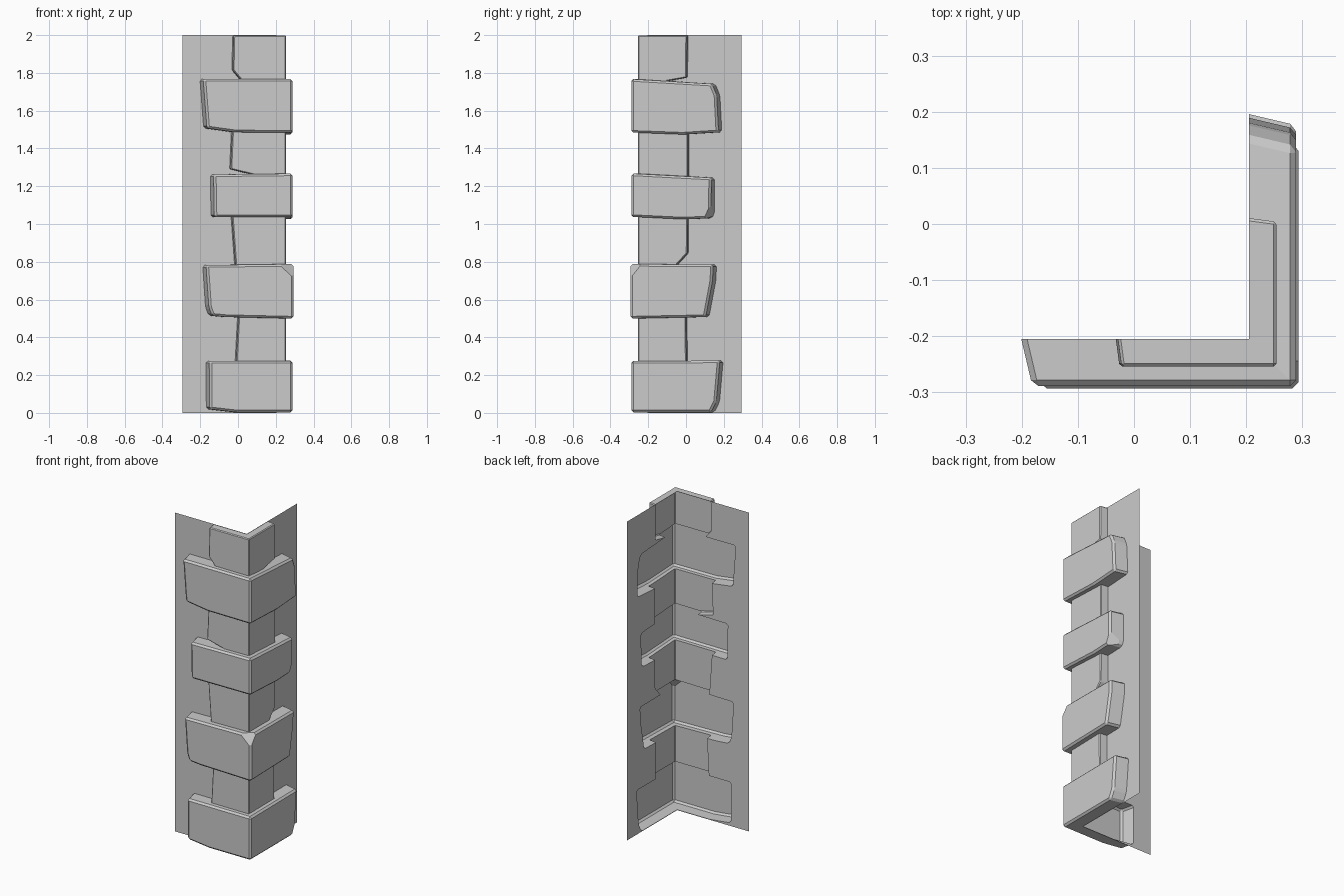
import bpy, bmesh
from mathutils import Vector

if "Cube" in bpy.data.objects:
    bpy.data.objects.remove(bpy.data.objects["Cube"])

WALL = 0.205      # distance of both wall planes from the centre
HALF = 0.294      # outer reach of the walls
V = Vector


def make_object(name, bm):
    mesh = bpy.data.meshes.new(name)
    bm.to_mesh(mesh)
    bm.free()
    ob = bpy.data.objects.new(name, mesh)
    bpy.context.collection.objects.link(ob)
    return ob


def l_solid(name, front, right, top, bottom, depth, taper=0.0, bev=0.0,
            inner=0.17, cut=None):
    """L-shaped stone; front = (x, z) and right = (y, z) end chains, top to bottom."""
    bm = bmesh.new()

    def pair(outer, inside):
        return bm.verts.new(outer), bm.verts.new(inside)
    t = pair((depth, -depth, top), (inner, -inner, top))
    b = pair((depth, -depth, bottom), (inner, -inner, bottom))
    fr = [pair((x + taper, -depth, z), (x - .4 * taper, -inner, z)) for x, z in front]
    ri = [pair((depth, y - taper, z), (inner, y + .4 * taper, z)) for y, z in right]
    for chain in (fr, ri):
        ring = [t] + chain + [b]
        bm.faces.new([p[0] for p in ring])
        bm.faces.new([p[1] for p in ring])
        for p, q in zip(ring, ring[1:]):
            bm.faces.new((p[0], q[0], q[1], p[1]))
    bmesh.ops.recalc_face_normals(bm, faces=bm.faces[:])
    if bev:
        inside = {p[1] for p in [t, b] + fr + ri}
        edges = [e for e in bm.edges if not all(v in inside for v in e.verts)
                 and e.calc_face_angle(0) > 0.25]
        bmesh.ops.bevel(bm, geom=edges, offset=bev, segments=1, affect='EDGES',
                        clamp_overlap=True)
    if cut:  # chipped corner through three points
        p, q, r = map(V, cut)
        n = (q - p).cross(r - p).normalized()
        if n.dot(p - V((depth - .05, -.1, (top + bottom) / 2))) < 0:
            n = -n
        res = bmesh.ops.bisect_plane(bm, geom=bm.verts[:] + bm.edges[:] + bm.faces[:],
                                     plane_co=p, plane_no=n, clear_outer=True)
        bmesh.ops.holes_fill(bm, edges=[e for e in bm.edges if e.is_boundary])
        bmesh.ops.recalc_face_normals(bm, faces=bm.faces[:])
    return make_object(name, bm)


# Wall corner, given temporary thickness so the stones can be merged into it
wall = l_solid("wall_slab", [(-HALF, 2), (-HALF, 0)], [(HALF, 2), (HALF, 0)],
               2, 0, WALL, inner=0.15)

# Large projecting stones: front end, right end, corner top, corner bottom, depth, chip
big = [
    ([(-.17, .275), (-.168, .02), (-.02, .003)],
     [(.197, .277), (.178, .06), (.15, .003)], .274, .003, .289, None),
    ([(-.187, .782), (-.172, .56), (-.155, .515), (-.08, .508)],
     [(.162, .785), (.158, .70), (.122, .508)], .788, .5, .293,
     [(.293, -.293, .715), (.215, -.293, .788), (.293, -.235, .788)]),
    ([(-.147, 1.262), (-.143, 1.036)],
     [(.152, 1.245), (.15, 1.05), (.135, 1.03), (.0, 1.025)], 1.267, 1.038, .289,
     [(.289, .137, 1.12), (.289, .095, 1.03), (.205, .15, 1.04)]),
    ([(-.202, 1.768), (-.182, 1.507), (-.03, 1.486)],
     [(.155, 1.742), (.18, 1.68), (.19, 1.486), (.0, 1.474)], 1.767, 1.484, .289, None),
]
stones = [l_solid(f"big_stone_{i}", f, r, t, b, d, .02, .011, cut=c)
          for i, (f, r, t, b, d, c) in enumerate(big)]

# Shallow stones between them, ends buried in the large ones
small = [
    ([(-.003, .53), (-.018, .25)], [(.006, .53), (.01, .25)], .53, .25),
    ([(-.04, 1.06), (-.018, .76)], [(.016, 1.06), (.014, .845), (-.05, .775), (-.06, .76)],
     1.06, .76),
    ([(-.036, 1.51), (-.046, 1.29), (.07, 1.262), (.08, 1.24)],
     [(.018, 1.51), (.018, 1.23)], 1.51, 1.235),
    ([(-.03, 1.998), (-.034, 1.815), (.008, 1.765), (.012, 1.74)],
     [(.012, 1.998), (.01, 1.775), (-.09, 1.757), (-.095, 1.74)], 1.998, 1.74),
]
stones += [l_solid(f"small_stone_{i}", f, r, t, b, .254, .008, .005)
           for i, (f, r, t, b) in enumerate(small)]

# Merge everything
for s in stones:
    m = wall.modifiers.new(s.name, 'BOOLEAN')
    m.operation, m.solver, m.object = 'UNION', 'EXACT', s
bpy.context.view_layer.update()
merged = wall.evaluated_get(bpy.context.evaluated_depsgraph_get())
bm = bmesh.new()
bm.from_mesh(merged.to_mesh())

# Strip the temporary thickness, leaving an open-backed sheet
lim = WALL - .001
back = [f for f in bm.faces
        if f.calc_center_median().x < lim and f.calc_center_median().y > -lim]
bmesh.ops.delete(bm, geom=back, context='FACES')
make_object("stone_corner", bm)
for ob in stones + [wall]:
    bpy.data.objects.remove(ob)
